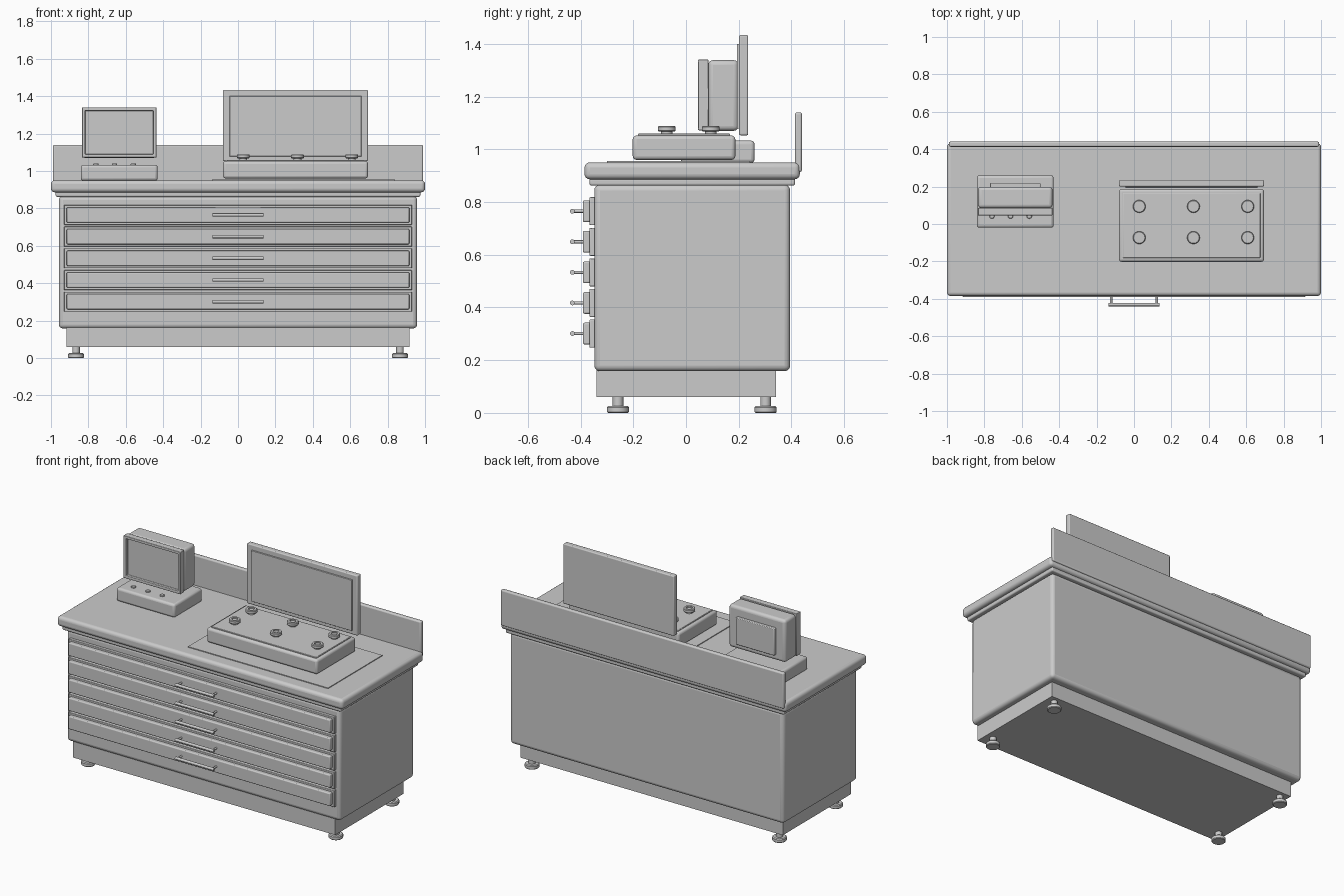
import bpy, bmesh, math
from mathutils import Matrix

if "Cube" in bpy.data.objects:
    bpy.data.objects.remove(bpy.data.objects["Cube"])

grey = bpy.data.materials.new("light_grey")
grey.diffuse_color = (0.6, 0.6, 0.6, 1)
grey.use_nodes = True
grey.node_tree.nodes["Principled BSDF"].inputs["Base Color"].default_value = grey.diffuse_color


def finish(name, bm, bevel=0.0, segments=3):
    mesh = bpy.data.meshes.new(name)
    bm.to_mesh(mesh)
    bm.free()
    mesh.materials.append(grey)
    ob = bpy.data.objects.new(name, mesh)
    bpy.context.collection.objects.link(ob)
    if bevel:
        mod = ob.modifiers.new("bevel", 'BEVEL')
        mod.width, mod.segments = bevel, segments
        mod.limit_method = 'ANGLE'
    bpy.ops.object.select_all(action='DESELECT')
    ob.select_set(True)
    bpy.context.view_layer.objects.active = ob
    bpy.ops.object.shade_smooth_by_angle(angle=math.radians(35))
    return ob


def box(name, x, y, z, bevel=0.0, segments=3, inset=None):
    """Box from ranges; inset = (border, depth) recesses the front face."""
    bm = bmesh.new()
    bmesh.ops.create_cube(bm, size=1)
    for v in bm.verts:
        v.co = [r[0] if c < 0 else r[1] for c, r in zip(v.co, (x, y, z))]
    if inset:
        bm.normal_update()
        front = [f for f in bm.faces if f.normal.y < -0.9]
        bmesh.ops.inset_region(bm, faces=front, thickness=inset[0])
        ext = bmesh.ops.extrude_face_region(bm, geom=front)
        verts = [g for g in ext['geom'] if isinstance(g, bmesh.types.BMVert)]
        bmesh.ops.translate(bm, verts=verts, vec=(0, inset[1], 0))
        bmesh.ops.delete(bm, geom=front, context='FACES')
    return finish(name, bm, bevel, segments)


def lathe(name, profile, x, y, steps=28):
    """Spin a (radius, z) profile around a vertical axis at x, y."""
    bm = bmesh.new()
    verts = [bm.verts.new((r, 0, z)) for r, z in profile]
    edges = [bm.edges.new(p) for p in zip(verts, verts[1:])]
    bmesh.ops.spin(bm, geom=verts + edges, axis=(0, 0, 1), cent=(0, 0, 0),
                   angle=math.tau, steps=steps)
    bmesh.ops.remove_doubles(bm, verts=bm.verts, dist=1e-5)
    bmesh.ops.recalc_face_normals(bm, faces=bm.faces)
    bmesh.ops.translate(bm, verts=bm.verts, vec=(x, y, 0))
    return finish(name, bm)


# Cabinet, plinth and worktop
box("cabinet_body", (-0.958, 0.958), (-0.348, 0.395), (0.158, 0.866), 0.022, 4)
box("plinth", (-0.917, 0.917), (-0.339, 0.342), (0.06, 0.162))
box("worktop_lip", (-0.975, 0.975), (-0.366, 0.414), (0.862, 0.89), 0.008)
box("worktop", (-1, 1), (-0.385, 0.432), (0.886, 0.95), 0.02, 4)
box("backsplash", (-0.99, 0.99), (0.413, 0.44), (0.914, 1.14), 0.008)

# Levelling feet
for x in (-0.866, 0.866):
    for y in (-0.258, 0.302):
        lathe("levelling_foot", [(0, 0), (0.038, 0), (0.042, 0.004), (0.042, 0.021),
                                 (0.037, 0.026), (0.02, 0.026), (0.02, 0.065),
                                 (0, 0.065)], x, y)

# Five shallow drawers with bar handles
for i in range(5):
    z = 0.765 - 0.116 * i
    box("drawer_back_panel", (-0.93, 0.93), (-0.366, -0.34), (z - 0.053, z + 0.053), 0.003, 2)
    box("drawer_front", (-0.916, 0.916), (-0.391, -0.36), (z - 0.041, z + 0.041), 0.006)
    bm = bmesh.new()
    bmesh.ops.create_cone(bm, cap_ends=True, segments=16, radius1=0.009, radius2=0.009,
                          depth=0.27, matrix=Matrix.Translation((0, -0.431, z))
                          @ Matrix.Rotation(math.pi / 2, 4, 'Y'))
    for x in (-0.122, 0.122):
        bmesh.ops.create_cone(bm, cap_ends=True, segments=12, radius1=0.006, radius2=0.006,
                              depth=0.045, matrix=Matrix.Translation((x, -0.409, z))
                              @ Matrix.Rotation(math.pi / 2, 4, 'X'))
    finish("drawer_handle", bm)

# Control console on a thin mat
box("console_mat", (-0.14, 0.84), (-0.3, 0.243), (0.948, 0.955))
box("console_body", (-0.08, 0.695), (-0.202, 0.187), (0.96, 1.052), 0.014)
box("console_top_plate", (-0.06, 0.675), (-0.182, 0.167), (1.045, 1.059), 0.003, 2)
for x in (0.028, 0.318, 0.608):
    for y in (-0.073, 0.094):
        lathe("console_knob", [(0, 1.055), (0.021, 1.055), (0.021, 1.068), (0.031, 1.068),
                               (0.034, 1.071), (0.034, 1.085), (0.03, 1.089),
                               (0.018, 1.089), (0.018, 1.082), (0, 1.082)], x, y)

# Large display
box("large_display_case", (-0.08, 0.695), (0.201, 0.236), (1.053, 1.433), 0.006)
box("large_display_screen", (-0.045, 0.66), (0.193, 0.205), (1.078, 1.4), 0.002, 2)

# Small monitor with pedestal
box("monitor_pedestal", (-0.84, -0.43), (-0.02, 0.26), (0.948, 1.033), 0.014)
for x in (-0.76, -0.66, -0.56):
    lathe("pedestal_button", [(0, 1.03), (0.014, 1.03), (0.014, 1.038), (0.011, 1.041),
                              (0, 1.041)], x, 0.042, 16)
box("monitor_frame", (-0.834, -0.436), (0.046, 0.086), (1.072, 1.34), 0.003, 2,
    inset=(0.024, 0.018))
box("monitor_body", (-0.834, -0.436), (0.085, 0.199), (1.07, 1.338), 0.018, 4)
box("monitor_back_plate", (-0.77, -0.5), (0.19, 0.219), (1.108, 1.278), 0.004, 2)
